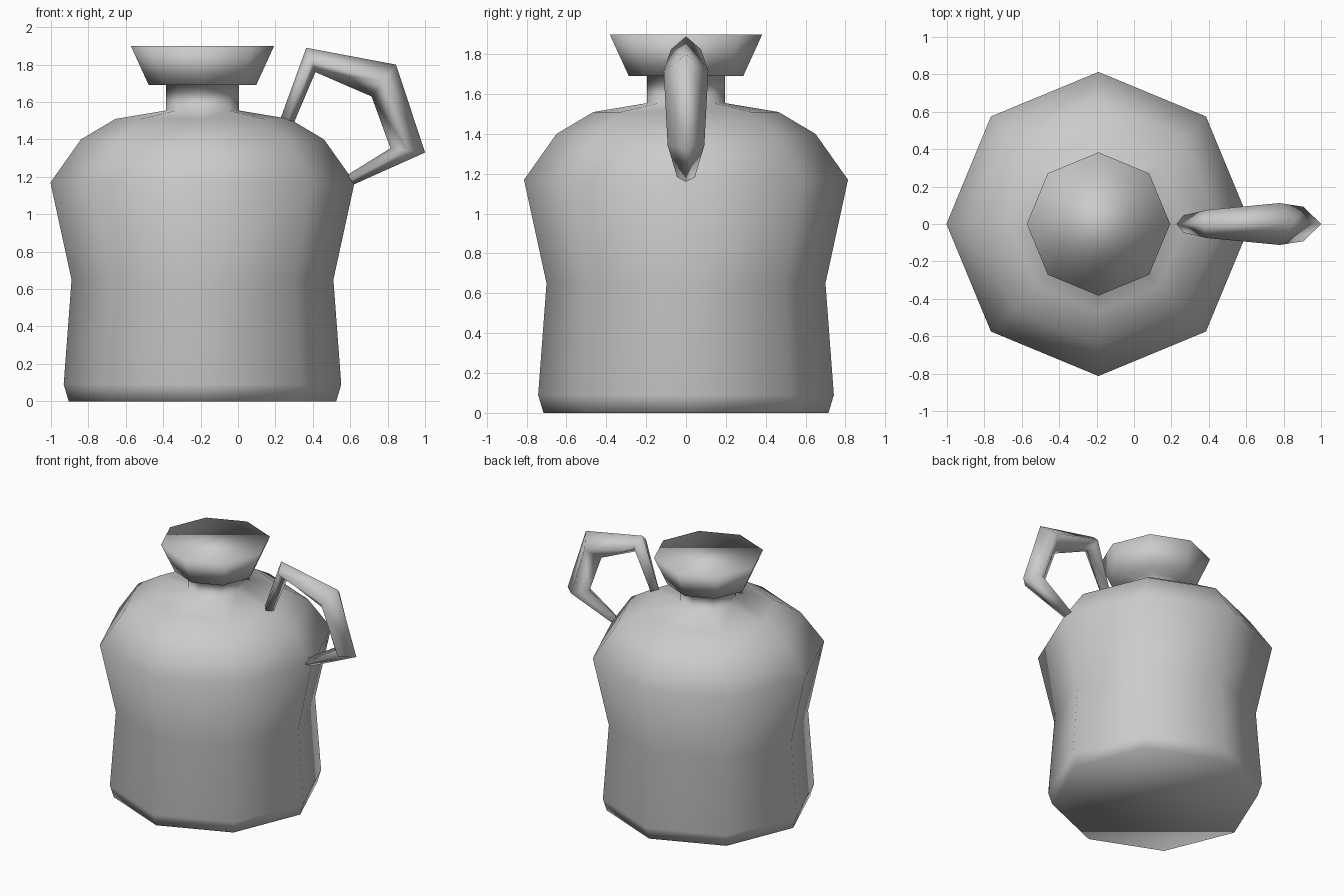
import bpy
import bmesh
from math import cos, sin, pi

if "Cube" in bpy.data.objects:
    bpy.data.objects.remove(bpy.data.objects["Cube"])

AXIS_X = -0.19   # jug axis, offset left so jug plus handle is centred


def loft(name, rings):
    """Skin a list of equal-size vertex rings, cap both ends, shade smooth."""
    bm = bmesh.new()
    loops = [[bm.verts.new(p) for p in ring] for ring in rings]
    n = len(rings[0])
    for a, b in zip(loops, loops[1:]):
        for i in range(n):
            j = (i + 1) % n
            bm.faces.new((a[i], a[j], b[j], b[i]))
    bm.faces.new(loops[0][::-1])
    bm.faces.new(loops[-1])
    bmesh.ops.recalc_face_normals(bm, faces=bm.faces)
    for f in bm.faces:
        f.smooth = True
    mesh = bpy.data.meshes.new(name)
    bm.to_mesh(mesh)
    bm.free()
    obj = bpy.data.objects.new(name, mesh)
    bpy.context.collection.objects.link(obj)
    return obj


# Eight-sided jug body, neck and flared lip: (radius, height)
profile = [(0.715, 0.0), (0.742, 0.09), (0.70, 0.65), (0.813, 1.17),
           (0.65, 1.40), (0.465, 1.51), (0.195, 1.555),
           (0.195, 1.69), (0.287, 1.69), (0.383, 1.90)]
loft("jug_body", [[(AXIS_X + r * cos(k * pi / 4), r * sin(k * pi / 4), z)
                   for k in range(8)] for r, z in profile])

# Diamond-section handle: outer x, outer z, inner x, inner z, half width
stations = [(0.225, 1.505, 0.295, 1.48, 0.045),
            (0.365, 1.89, 0.414, 1.76, 0.075),
            (0.845, 1.80, 0.714, 1.63, 0.112),
            (1.0, 1.33, 0.815, 1.353, 0.092),
            (0.62, 1.16, 0.585, 1.21, 0.045)]
rings = []
for ox, oz, ix, iz, w in stations:
    mx, mz = (ox + ix) / 2, (oz + iz) / 2
    rings.append([(ox, 0, oz), (mx, w, mz), (ix, 0, iz), (mx, -w, mz)])
loft("handle", rings)
